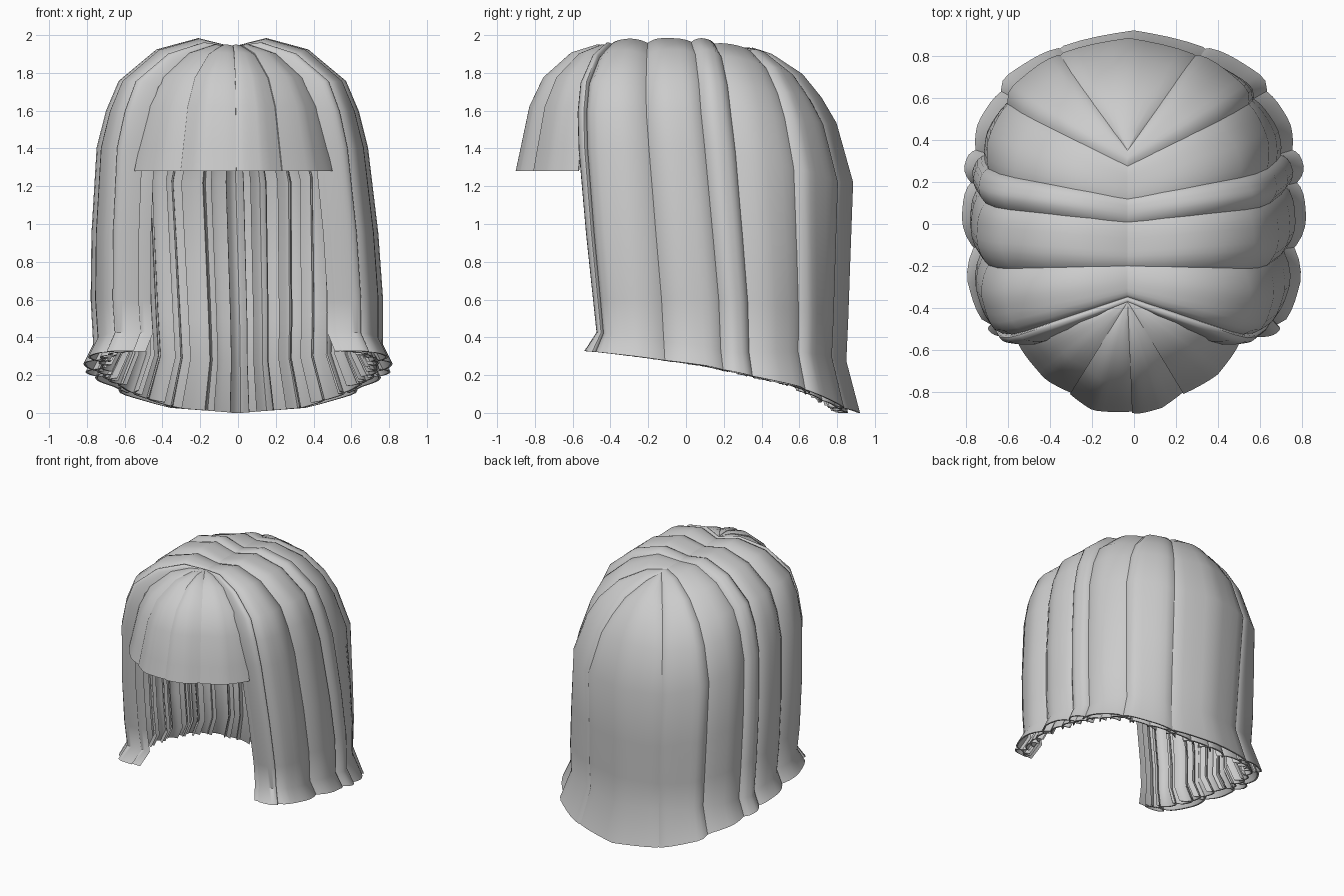
import bpy, bmesh, math, random
from mathutils import Vector

random.seed(4)
cube = bpy.data.objects.get("Cube")
if cube:
    bpy.data.objects.remove(cube, do_unlink=True)

hair = bpy.data.materials.new("hair_grey")
hair.use_nodes = True
GREY = (0.6, 0.6, 0.6, 1)
hair.diffuse_color = GREY
hair.node_tree.nodes["Principled BSDF"].inputs["Base Color"].default_value = GREY

# Plan outline of one half, front to back: x, y, and y of the root on the parting
RIM = [(.57, -.48, -.38), (.66, -.43, -.34), (.72, -.26, -.27), (.74, 0, -.14),
       (.73, .25, .06), (.68, .46, .2), (.57, .66, .3), (.34, .81, .35), (0, .865, .35)]
# Fall of the hair: reach from the parting, height
SIDE = [(0, 1.93), (.24, 1.965), (.52, 1.90), (.77, 1.745), (.86, 1.59), (.925, 1.4),
        (.98, .95), (1, .6), (.99, .40), (1.06, 0)]
BACK = [(0, 1.93), (.2, 1.89), (.5, 1.78), (.68, 1.66), (.83, 1.53), (1, 1.22),
        (.97, .8), (.95, .5), (.93, .25), (1.07, 0)]
HEM = [(-.5, .33), (.1, .25), (.6, .14), (.9, 0)]
# Fringe outline and fall
FRINGE_RIM = [(-.54, -.57), (-.41, -.73), (-.19, -.87), (0, -.89),
              (.13, -.86), (.38, -.71), (.5, -.57)]
FRINGE = [(0, 1.94), (.2, 1.94), (.45, 1.895), (.72, 1.77), (.86, 1.62), (.95, 1.4), (1, 1.28)]


def clamp(v):
    return max(0.0, min(1.0, v))


def sample(table, t):
    t = max(0, min(len(table) - 1, t))
    i = min(int(t), len(table) - 2)
    return Vector(table[i]).lerp(Vector(table[i + 1]), t - i)


def hem(y):
    for (a, za), (b, zb) in zip(HEM, HEM[1:]):
        if y <= b:
            return za + (zb - za) * clamp((y - a) / (b - a))
    return HEM[-1][1]


def outward(plan, f):
    flat = Vector((plan.x, plan.y, 0)).normalized()
    return (flat * clamp(f) ** 1.5 + Vector((0, 0, 1.02 - clamp(f)))).normalized()


def fall_point(u, k, side):
    """Point and outward direction on the long hair at rim position u, station k."""
    if u > 8:  # past the centre back, onto the other half
        u, side = 16 - u, -side
    x, y, root = sample(RIM, u)
    w = clamp((u - 4) / 3)
    front = clamp(1 - u / 2)
    f, z = Vector(SIDE[k]).lerp(Vector(BACK[k]), w)
    py = root + (y - root) * f
    if k == len(SIDE) - 1:
        z = hem(py)
        py -= .06 * front
    elif k == len(SIDE) - 2:
        z = hem(py) + .10 + .14 * w
    elif k in (1, 2):
        z -= .03 * front
    py -= (.1 + .04 * front) * clamp((z - .45) / 1.2) * clamp(f) * (1 - w)
    centre = -.03 * clamp((z - .4) / 1.0)
    n = outward(Vector((x, y - root)), f)
    return Vector((centre + side * x * f, py, z)), Vector((n.x * side, n.y, n.z))


def fringe_point(u, k, side):
    x, y = sample(FRINGE_RIM, u)
    f, z = FRINGE[k]
    root = Vector((-.03, -.37))
    p = root.lerp(Vector((x, y)), f)
    return Vector((p.x, p.y, z)), outward(Vector((x, y)) - root, f)


def lock(name, surface, stations, u0, u1, side=1, depth=0.0, arch=.03, lift=.01, thick=.012):
    """A thin arched strip of hair, its edges tucked in below the surface."""
    cols = 10
    bm = bmesh.new()
    rings = []
    for k in range(stations):
        grow = min(1, .25 + .3 * k)
        top, under = [], []
        for c in range(cols + 1):
            s = c / cols
            p, n = surface(u0 + (u1 - u0) * s, k, side)
            h = arch * (1 - abs(2 * s - 1) ** 3) + lift * (1 - s) - depth
            top.append(bm.verts.new(p + n * h * grow))
            under.append(bm.verts.new(p + n * (h - thick) * grow))
        rings.append(top + under[::-1])
    for a, b in zip(rings, rings[1:]):
        for i in range(len(a)):
            j = (i + 1) % len(a)
            bm.faces.new((a[i], a[j], b[j], b[i]))
    bm.faces.new(rings[0])
    bm.faces.new(rings[-1][::-1])
    bmesh.ops.remove_doubles(bm, verts=bm.verts, dist=.0005)
    bmesh.ops.recalc_face_normals(bm, faces=bm.faces)
    mesh = bpy.data.meshes.new(name)
    bm.to_mesh(mesh)
    bm.free()
    mesh.materials.append(hair)
    obj = bpy.data.objects.new(name, mesh)
    bpy.context.collection.objects.link(obj)
    bpy.ops.object.select_all(action='DESELECT')
    obj.select_set(True)
    bpy.context.view_layer.objects.active = obj
    bpy.ops.object.shade_smooth_by_angle(angle=math.radians(40))


# Broad outer locks; the last one on the right spans the centre back
OUTER = [0, .8, 2.6, 3.8, 4.4, 5.8, 7]
for side, label in ((1, "left"), (-1, "right")):
    cuts = OUTER + [9] * (side < 0)
    for i, (a, b) in enumerate(zip(cuts, cuts[1:])):
        arch, depth = (.08, .05) if b < 5 else (.045, .03)
        lock(f"{label}_outer_lock_{i + 1}", fall_point, len(SIDE),
             max(0, a - .15), b + .15, side, depth=depth, arch=arch)

    # Narrow pleated under-locks
    count = 15
    step = 8 / count
    for i in range(count):
        a = i * step + random.uniform(-.12, .12) * (i > 0)
        lock(f"{label}_under_lock_{i + 1}", fall_point, len(SIDE),
             max(0, a - .12), a + step + .12, side, depth=random.uniform(.08, .1),
             arch=.05, lift=random.uniform(-.01, .02))

# Fringe across the forehead
CUTS = [0, 1.5, 2.95, 4.4, 6]
for i, (a, b) in enumerate(zip(CUTS, CUTS[1:])):
    lock(f"fringe_lock_{i + 1}", fringe_point, len(FRINGE), a, min(6, b + .05), arch=.012)
